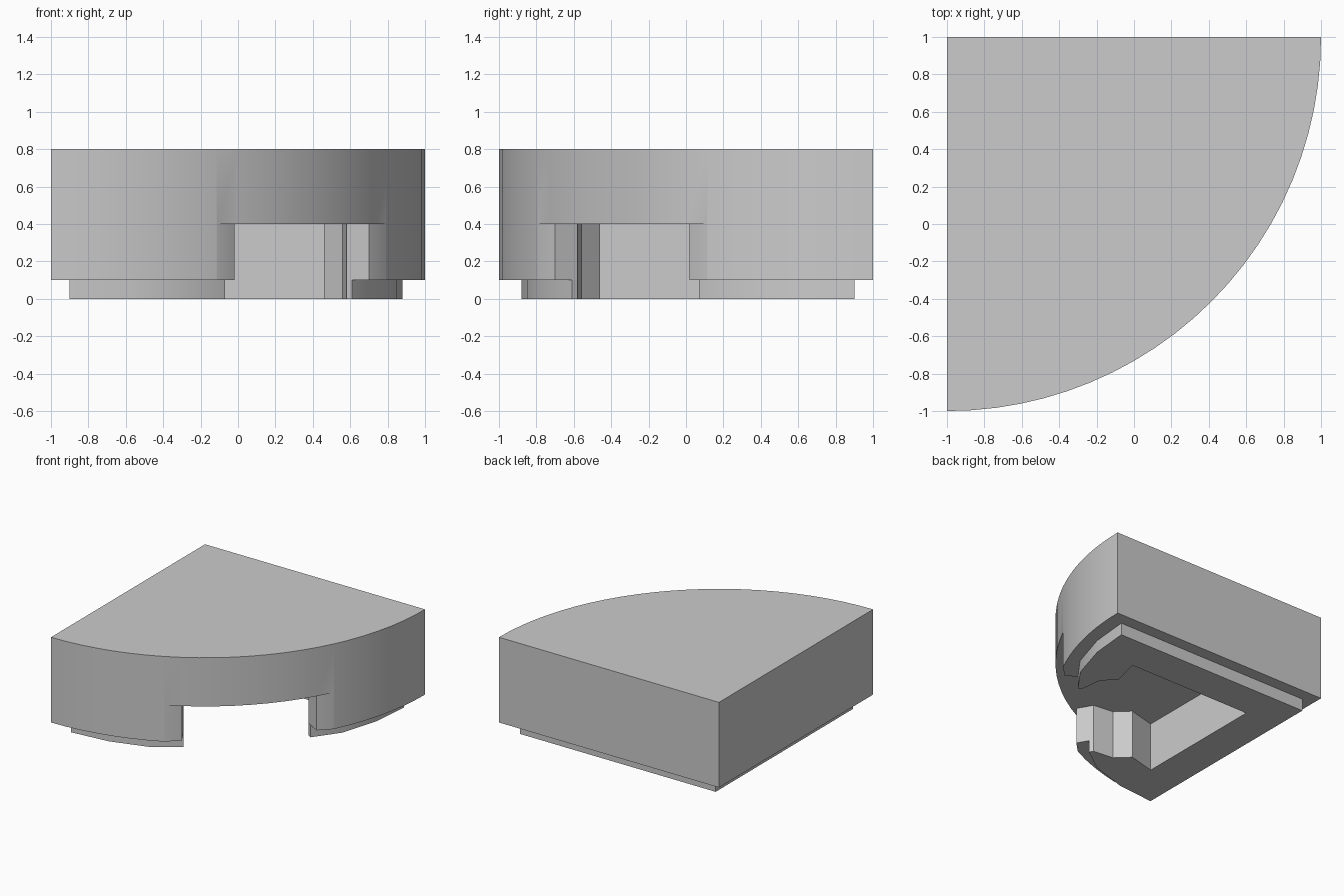
import bpy
import bmesh
import math

RADIUS = 2.0

cube = bpy.data.objects.get("Cube")
if cube:
    bpy.data.objects.remove(cube, do_unlink=True)

grey = bpy.data.materials.new("light_grey")
grey.use_nodes = True
colour = (0.6, 0.6, 0.6, 1)
grey.diffuse_color = colour
grey.node_tree.nodes["Principled BSDF"].inputs["Base Color"].default_value = colour


def mirrored(half):
    """Complete an outline that is symmetric about the corner diagonal."""
    return half + [(v, u) for u, v in reversed(half) if u != v]


def prism(name, outline, bottom, top):
    """Extrude an outline measured from the square corner of the block."""
    bm = bmesh.new()
    base = bm.faces.new([bm.verts.new((u - 1, 1 - v, bottom)) for u, v in outline])
    walls = bmesh.ops.extrude_face_region(bm, geom=[base])
    moved = [g for g in walls["geom"] if isinstance(g, bmesh.types.BMVert)]
    bmesh.ops.translate(bm, verts=moved, vec=(0, 0, top - bottom))
    bmesh.ops.recalc_face_normals(bm, faces=bm.faces)
    mesh = bpy.data.meshes.new(name)
    bm.to_mesh(mesh)
    bm.free()
    obj = bpy.data.objects.new(name, mesh)
    bpy.context.collection.objects.link(obj)
    mesh.materials.append(grey)
    return obj


def select_only(obj):
    bpy.ops.object.select_all(action="DESELECT")
    obj.select_set(True)
    bpy.context.view_layer.objects.active = obj


# Half of the cavity wall, from its inner corner out to the opening
cavity = [(0.4, 0.4), (0.4, 1.52), (0.63, 1.46), (0.735, 1.56), (0.91, 1.58)]

# Quarter-round block
steps = 24
arc = [(RADIUS * math.sin(i * math.pi / 2 / steps),
        RADIUS * math.cos(i * math.pi / 2 / steps)) for i in range(steps + 1)]
block = prism("quarter_round_block", [(0, 0)] + arc, 0.1, 0.8)

# Cavity with a flat-chord mouth through the curved side
mouth = [(0.98, 1.7), (0.7, 1.98), (1.6, 2.4)]
cavity_outline = mirrored(cavity + mouth)
cutter = prism("cavity_cutter", cavity_outline, -0.1, 0.4)
cutter.hide_render = True
cut = block.modifiers.new("cavity", "BOOLEAN")
cut.operation = "DIFFERENCE"
cut.solver = "EXACT"
cut.object = cutter
select_only(block)
bpy.ops.object.modifier_apply(modifier=cut.name)
bpy.data.objects.remove(cutter, do_unlink=True)

# Inset foot around the cavity
rim = [(0.1, 0.1), (0.1, 1.88), (0.42, 1.85), (0.73, 1.755), (0.93, 1.61)]
other_rim = [(v, u) for u, v in rim]
other_cavity = [(v, u) for u, v in cavity]
foot_outline = rim + cavity[:0:-1] + other_cavity + other_rim[:0:-1]
foot = prism("inset_foot", foot_outline, 0, 0.1)

# Smooth curved walls and keep the corners crisp
for part in (block, foot):
    select_only(part)
    bpy.ops.object.shade_smooth_by_angle(angle=math.radians(30))
